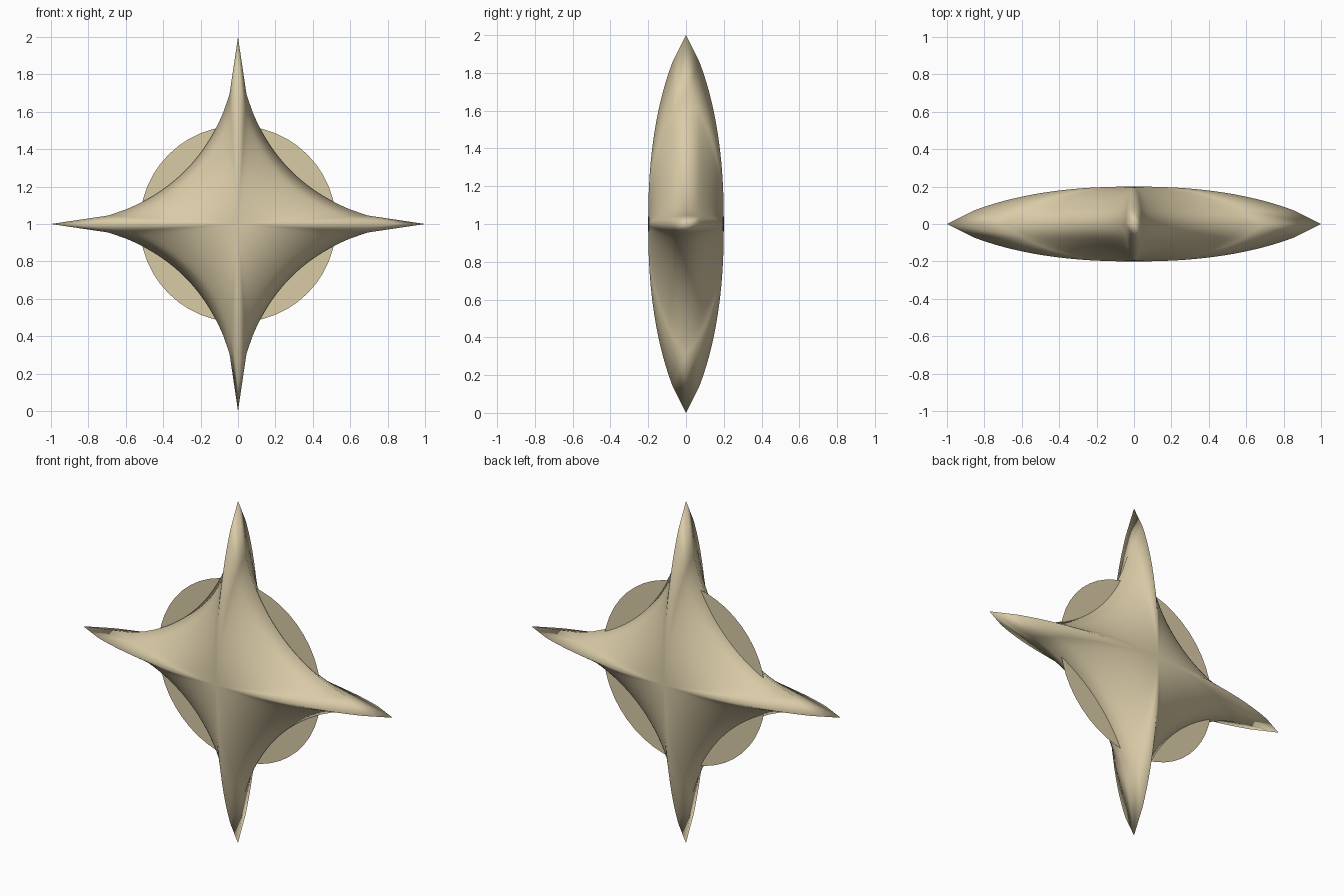
import bpy, bmesh, math

cube = bpy.data.objects.get("Cube")
if cube:
    bpy.data.objects.remove(cube)

SEGMENTS = 96      # steps around the star
RINGS = 16         # steps from rim to centre
DEPTH = 0.2        # half thickness
POWER = 0.55       # concavity of the star outline

sand = bpy.data.materials.new("warm_sand")
sand.use_nodes = True
colour = (0.70, 0.60, 0.39, 1)
sand.diffuse_color = colour
sand.node_tree.nodes["Principled BSDF"].inputs["Base Color"].default_value = colour


def finish(name, bm, smooth):
    bmesh.ops.recalc_face_normals(bm, faces=bm.faces)
    mesh = bpy.data.meshes.new(name)
    bm.to_mesh(mesh)
    bm.free()
    mesh.materials.append(sand)
    for poly in mesh.polygons:
        poly.use_smooth = smooth
    obj = bpy.data.objects.new(name, mesh)
    obj.location.z = 1
    bpy.context.collection.objects.link(obj)
    return obj


def outline(i):
    """Point on the concave four-pointed outline."""
    a = math.tau * i / SEGMENTS
    c, s = math.cos(a), math.sin(a)
    r = (abs(c) ** POWER + abs(s) ** POWER) ** (-1 / POWER)
    return r * c, r * s


def half_depth(scale):
    """Lens profile of the ridges: full at the centre, zero at the tips."""
    return DEPTH * (1 - scale ** 2.3) ** 0.85


# Star body: the outline shrinks towards the front and back centres
inner = [0.86 * (1 - i / RINGS) for i in range(RINGS)]
levels = [(s, -half_depth(s)) for s in reversed(inner)]
levels += [(1, 0)] + [(s, half_depth(s)) for s in inner]

bm = bmesh.new()
rings = []
for scale, y in levels:
    ring = []
    for i in range(SEGMENTS):
        x, z = outline(i)
        ring.append(bm.verts.new((x * scale, y, z * scale)))
    rings.append(ring)
front = bm.verts.new((0, -DEPTH, 0))
back = bm.verts.new((0, DEPTH, 0))
for i in range(SEGMENTS):
    j = (i + 1) % SEGMENTS
    for a, b in zip(rings, rings[1:]):
        bm.faces.new((a[i], a[j], b[j], b[i]))
    bm.faces.new((front, rings[0][j], rings[0][i]))
    bm.faces.new((back, rings[-1][i], rings[-1][j]))
finish("star_body", bm, True)

# Thin round plate behind the star's corners
bm = bmesh.new()
bmesh.ops.create_circle(bm, cap_ends=True, segments=48, radius=0.525)
disc = finish("centre_disc", bm, False)
disc.rotation_euler.x = math.pi / 2
disc.location.y = 0.015
